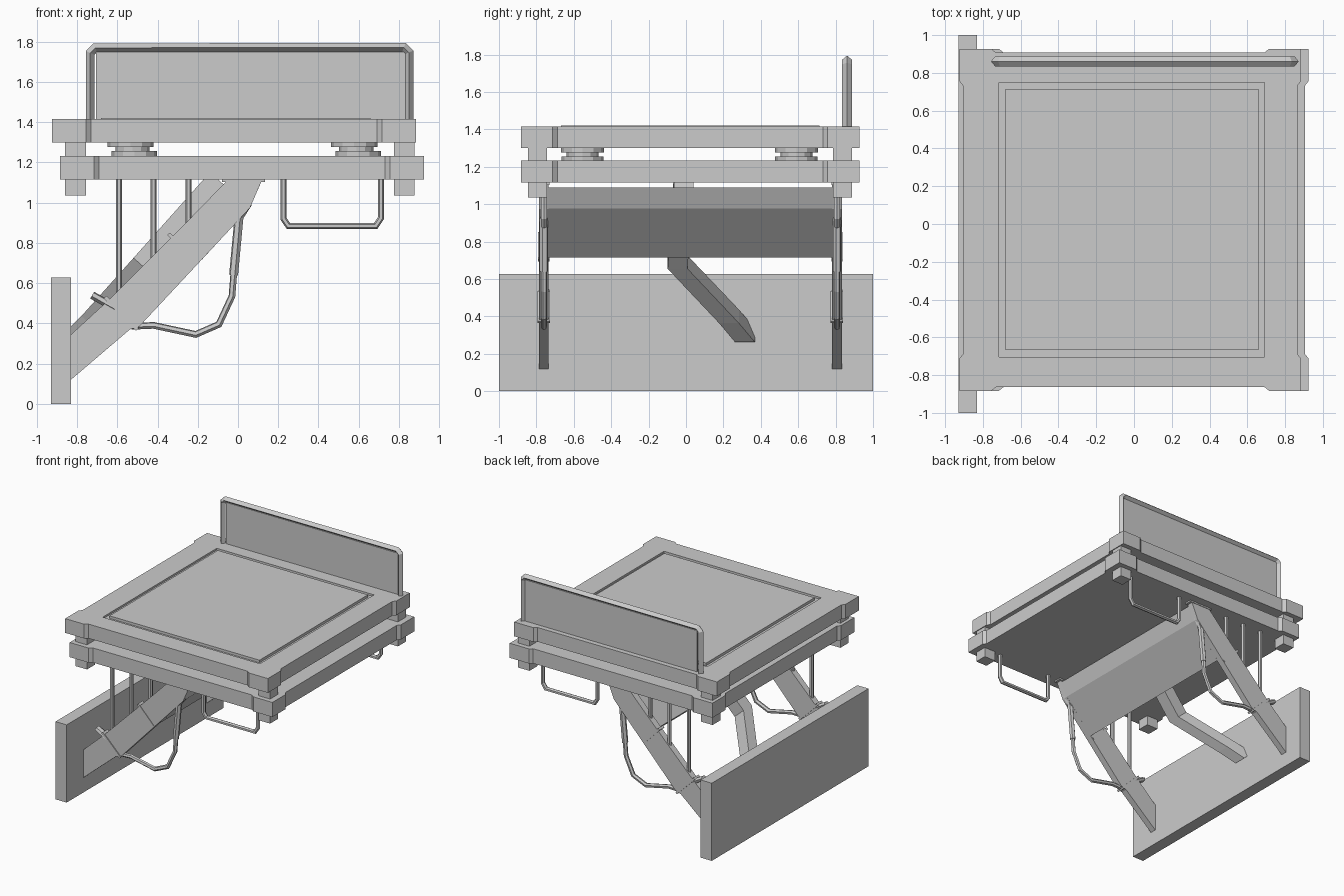
import bpy, bmesh
from math import cos, sin, pi
from mathutils import Vector

if "Cube" in bpy.data.objects:
    bpy.data.objects.remove(bpy.data.objects["Cube"])

CY = 0.022                      # platform centre in y
SIDES = (('front', -0.76), ('back', 0.807))


def finish(name, bm):
    bmesh.ops.recalc_face_normals(bm, faces=bm.faces[:])
    me = bpy.data.meshes.new(name)
    bm.to_mesh(me)
    bm.free()
    ob = bpy.data.objects.new(name, me)
    bpy.context.collection.objects.link(ob)
    return ob


def loft(name, rings):
    """Closed solid through a list of matching rings."""
    bm = bmesh.new()
    vs = [[bm.verts.new(p) for p in r] for r in rings]
    n = len(vs[0])
    for a, b in zip(vs, vs[1:]):
        for i in range(n):
            j = (i + 1) % n
            bm.faces.new((a[i], a[j], b[j], b[i]))
    bm.faces.new(vs[0])
    bm.faces.new(vs[-1][::-1])
    return finish(name, bm)


def prism_z(name, pts, z0, z1):
    return loft(name, [[(x, y, z) for x, y in pts] for z in (z0, z1)])


def prism_y(name, pts, y0, y1):
    return loft(name, [[(x, y, z) for x, z in pts] for y in (y0, y1)])


def box(name, x0, x1, y0, y1, z0, z1):
    return prism_z(name, [(x0, y0), (x1, y0), (x1, y1), (x0, y1)], z0, z1)


def tube(name, path, a, b, sides=4, phase=pi / 4):
    """Mitred sweep; section lies in the y axis and the in-plane normal."""
    P = [Vector(p) for p in path]
    Y = Vector((0, 1, 0))

    def side(d):
        return Y.cross(d).normalized()
    rings = []
    for i, p in enumerate(P):
        s0 = side(P[i] - P[i - 1]) if i else side(P[1] - P[0])
        s1 = side(P[i + 1] - P[i]) if i < len(P) - 1 else s0
        m = (s0 + s1).normalized()
        m = m / max(0.4, m.dot(s0))
        rings.append([p + m * a * cos(phase + 2 * pi * k / sides)
                      + Y * b * sin(phase + 2 * pi * k / sides) for k in range(sides)])
    return loft(name, rings)


# Wall plate
box('wall_plate', -0.93, -0.83, -1, 1, 0, 0.627)

# Two platform slabs with thicker chamfered corners
quad = [(0.71, 0.885), (0.735, 0.905), (0.905, 0.905), (0.905, 0.735), (0.885, 0.71)]
outline = []
for q in range(4):
    for x, y in quad:
        for _ in range(q):
            x, y = y, -x
        outline.append((x, y))
for name, cx, z0, z1 in (('lower_platform', 0.02, 1.115, 1.233),
                         ('upper_platform', -0.02, 1.30, 1.415)):
    slab = prism_z(name, [(x + cx, y + CY) for x, y in outline], z0, z1)

# Groove around the raised deck panel
cutter = box('groove_cutter', -0.715, 0.69, -0.705, 0.75, 1.40, 1.5)
cutter.hide_render = True
cutter.hide_viewport = True
cut = slab.modifiers.new('groove', 'BOOLEAN')
cut.operation = 'DIFFERENCE'
cut.solver = 'EXACT'
cut.object = cutter
box('deck_panel', -0.68, 0.66, -0.668, 0.715, 1.395, 1.421)

# Corner posts and round spacer pads
for i, x in enumerate((-0.808, 0.827)):
    for j, y in enumerate((-0.794, 0.837)):
        box(f'corner_post_{i}{j}', x - 0.051, x + 0.051, y - 0.051, y + 0.051, 1.035, 1.305)
for i, x in enumerate((-0.525, 0.588)):
    for j, y in enumerate((-0.553, 0.59)):
        for part, dx, r, z0, z1 in (('top', -0.01, 0.115, 1.277, 1.302),
                                    ('neck', 0, 0.085, 1.255, 1.279),
                                    ('base', 0.01, 0.113, 1.231, 1.256)):
            pts = [(x + dx + r * cos(2 * pi * k / 12), y + r * sin(2 * pi * k / 12))
                   for k in range(12)]
            prism_z(f'pad_{part}_{i}{j}', pts, z0, z1)

# Guard rail and its panel
ry = 0.861
tube('guard_rail', [(-0.735, ry, 1.40), (-0.735, ry, 1.745), (-0.71, ry, 1.77),
                    (0.825, ry, 1.772), (0.85, ry, 1.747), (0.85, ry, 1.40)],
     0.022, 0.027, 4, 0)
box('guard_panel', -0.705, 0.832, ry - 0.006, ry + 0.006, 1.41, 1.748)

# Parts repeated on both sides
for s, y in SIDES:
    # Main diagonal arm
    arm = [(-0.83, 0.12), (-0.537, 0.37), (-0.49, 0.385), (0.0, 0.91), (0.06, 0.975),
           (0.12, 1.115), (-0.05, 1.115), (-0.23, 0.93), (-0.65, 0.51), (-0.83, 0.345)]
    prism_y(f'{s}_arm', arm, y - 0.026, y + 0.026)
    box(f'{s}_arm_top_plate', -0.08, 0.135, y - 0.03, y + 0.03, 1.103, 1.117)
    # Bands round the arm
    tube(f'{s}_upper_band', [(-0.345, y, 0.845), (-0.205, y, 0.70)], 0.013, 0.043)
    tube(f'{s}_lower_band', [(-0.66, y, 0.53), (-0.50, y, 0.37)], 0.013, 0.047)
    tube(f'{s}_pin', [(-0.725, y, 0.54), (-0.61, y, 0.475)], 0.02, 0.03, 6)
    # Hanging hose and sleeve
    tube(f'{s}_hose', [(-0.53, y, 0.385), (-0.42, y, 0.39), (-0.21, y, 0.345),
                       (-0.095, y, 0.395), (-0.03, y, 0.535), (-0.02, y, 0.66)],
         0.017, 0.017, 6)
    tube(f'{s}_hose_sleeve', [(-0.022, y, 0.64), (0.005, y, 0.93), (0.05, y, 1.0)],
         0.023, 0.023, 6)
    # Vertical hanger rods
    for k, (x, z) in enumerate(((-0.591, 0.55), (-0.419, 0.70), (-0.247, 0.88))):
        tube(f'{s}_rod_{k}', [(x, y, 1.12), (x, y, z)], 0.015, 0.018, 6, 0)
    # U-shaped step under the platform
    tube(f'{s}_step_loop', [(0.226, y, 1.12), (0.226, y, 0.92), (0.25, y, 0.885),
                            (0.685, y, 0.885), (0.712, y, 0.925), (0.712, y, 1.12)],
         0.015, 0.018, 6, 0)

# Cross panel between the arms
prism_y('cross_panel', [(-0.18, 0.716), (0.06, 0.977), (0.11, 1.09), (0.065, 1.09),
                        (0.025, 1.005), (-0.21, 0.75)], -0.74, 0.787)

# Bent centre strut
tube('centre_strut', [(-0.84, 0.315, 0.30), (-0.74, 0.23, 0.40),
                      (-0.48, -0.045, 0.69), (-0.10, -0.012, 1.116)], 0.075, 0.075)
